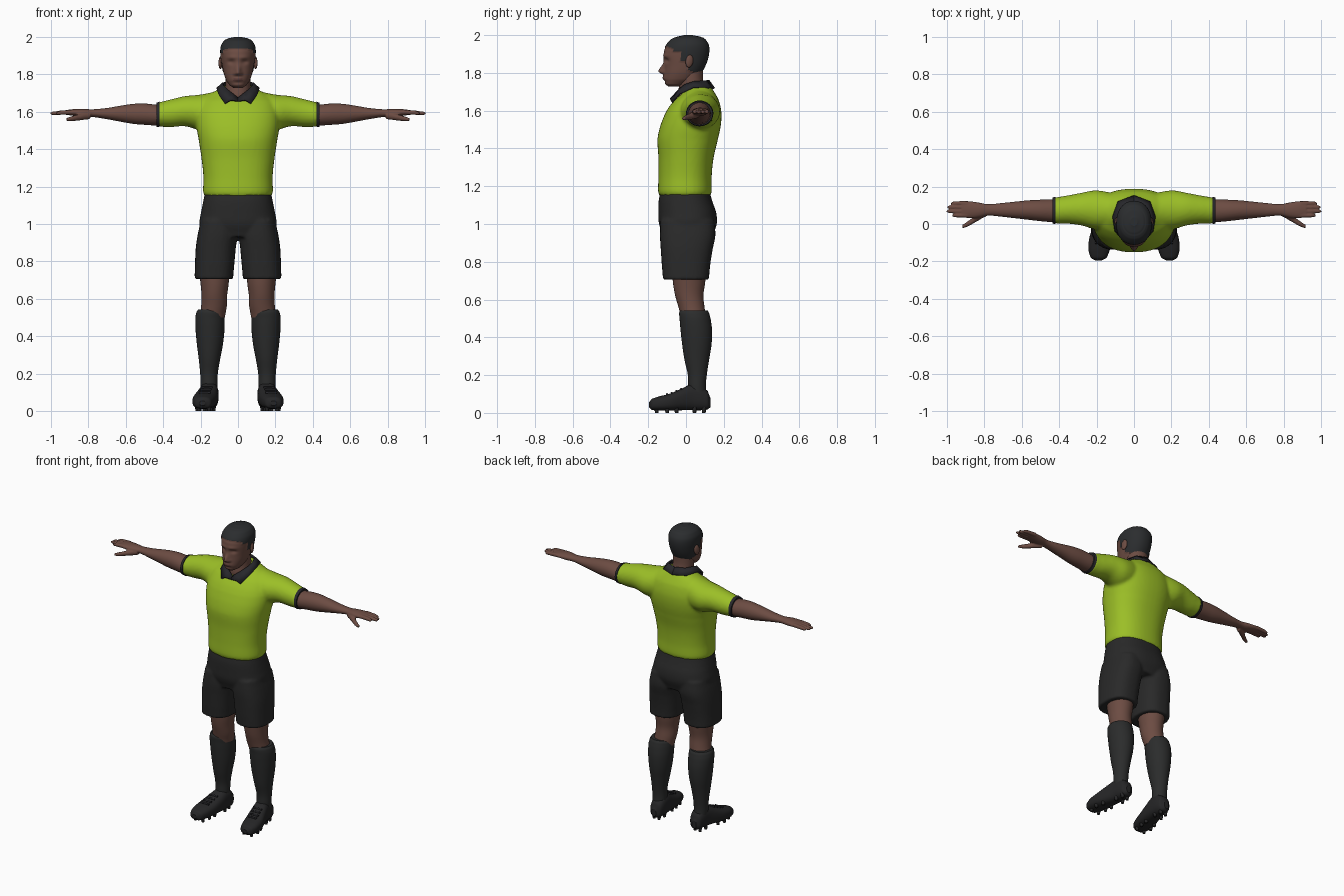
import bpy, bmesh, math
from mathutils import Matrix

def material(name, col):
    m = bpy.data.materials.new(name)
    m.diffuse_color = (*col, 1)
    return m

LIME = material("lime cloth", (0.33, 0.52, 0.02))
SKIN = material("brown skin", (0.15, 0.072, 0.055))
LIPS = material("dark lips", (0.115, 0.05, 0.043))
HAIR = material("black hair", (0.024, 0.026, 0.028))
SHORTS = material("black shorts cloth", (0.022, 0.022, 0.022))
SOCK = material("black sock knit", (0.024, 0.025, 0.025))
SHOE = material("black leather", (0.019, 0.019, 0.02))
TRIM = material("black trim", (0.02, 0.02, 0.024))

def spline(a, b, c, d, t):
    return 0.5 * (2*b + (c-a)*t + (2*a-5*b+4*c-d)*t*t + (3*b-a-3*c+d)*t**3)

def loft(bm, axis, stations, n=32, sub=4, p=2.0):
    """Skin rounded rings; each station is (position, a0, a1, b0, b1)."""
    k = len(stations)
    rows = []
    for i in range(k - 1):
        q = [stations[max(0, min(k - 1, i + o))] for o in (-1, 0, 1, 2)]
        for s in range(sub):
            r = [spline(*v, s / sub) for v in zip(*q)]
            r[0] = q[1][0] + (q[2][0] - q[1][0]) * s / sub
            rows.append(r)
    rows.append(stations[-1])
    rings = []
    for s, a0, a1, b0, b1 in rows:
        ring = []
        for j in range(n):
            t = 2 * math.pi * j / n
            c, d = math.cos(t), math.sin(t)
            a = (a0+a1)/2 + (a1-a0)/2 * math.copysign(abs(c)**(2/p), c)
            b = (b0+b1)/2 + (b1-b0)/2 * math.copysign(abs(d)**(2/p), d)
            co = {'x': (s, a, b), 'y': (a, s, b), 'z': (a, b, s)}[axis]
            ring.append(bm.verts.new(co))
        rings.append(ring)
    for r0, r1 in zip(rings, rings[1:]):
        for j in range(n):
            bm.faces.new((r0[j], r0[(j+1) % n], r1[(j+1) % n], r1[j]))
    bm.faces.new(rings[0])
    bm.faces.new(rings[-1])

def finish(bm, name, mats, mirror=False, voxel=0, smooth=3):
    bmesh.ops.recalc_face_normals(bm, faces=bm.faces[:])
    for f in bm.faces:
        f.smooth = len(f.verts) < 5
    me = bpy.data.meshes.new(name)
    bm.to_mesh(me)
    bm.free()
    for m in mats:
        me.materials.append(m)
    ob = bpy.data.objects.new(name, me)
    bpy.context.collection.objects.link(ob)
    if mirror:
        md = ob.modifiers.new("mirror", 'MIRROR')
        md.use_mirror_merge = False
    if voxel:
        md = ob.modifiers.new("blend", 'REMESH')
        md.mode, md.voxel_size, md.use_smooth_shade = 'VOXEL', voxel, True
        md = ob.modifiers.new("soften", 'SMOOTH')
        md.factor, md.iterations = 0.5, smooth
    return ob

def sym(rows):
    return [(z, -x, x, y0, y1) for z, x, y0, y1 in rows]

# Shirt: torso and sleeves blended together
bm = bmesh.new()
loft(bm, 'z', sym([(1.15, .180, -.142, .130), (1.17, .187, -.148, .136), (1.25, .185, -.146, .136),
    (1.35, .195, -.146, .146), (1.45, .210, -.151, .169), (1.52, .222, -.136, .184),
    (1.58, .224, -.113, .188), (1.62, .215, -.09, .183), (1.66, .198, -.058, .172),
    (1.69, .160, -.022, .155), (1.72, .105, 0, .137), (1.74, .07, .02, .12)]), n=48, p=2.3)
for s in (-1, 1):
    loft(bm, 'x', [(s*x, *r) for x, *r in [(.08, -.02, .16, 1.50, 1.715), (.20, -.03, .18, 1.50, 1.692),
        (.28, -.008, .167, 1.522, 1.684), (.36, .002, .152, 1.518, 1.666), (.428, .002, .142, 1.52, 1.65)]])
finish(bm, "shirt", [LIME], voxel=.01, smooth=4)

# Sleeve cuffs
bm = bmesh.new()
loft(bm, 'x', [(.419, .0, .145, 1.517, 1.654), (.436, .002, .142, 1.52, 1.648)], sub=1)
finish(bm, "sleeve_cuffs", [TRIM], mirror=True)

# Collar: folded band with two points at the front
UP = [(0, -.055, 1.672), (.03, -.048, 1.697), (.05, -.035, 1.713), (.075, -.005, 1.737),
      (.08, .04, 1.752), (.06, .095, 1.757), (0, .12, 1.759)]
LOW = [(0, -.077, 1.657), (.04, -.082, 1.662), (.07, -.074, 1.644), (.102, -.034, 1.69),
       (.112, .04, 1.724), (.085, .118, 1.72), (0, .15, 1.717)]
bm = bmesh.new()
u, l = [[bm.verts.new(c) for c in row] for row in (UP, LOW)]
for i in range(6):
    bm.faces.new((u[i], l[i], l[i+1], u[i+1]))
ob = finish(bm, "collar", [TRIM], mirror=True)
md = ob.modifiers.new("thickness", 'SOLIDIFY')
md.thickness, md.offset = .01, 0

# Arms with palms, fingers and thumbs
bm = bmesh.new()
loft(bm, 'x', [(.36, .015, .13, 1.53, 1.635), (.43, .01, .132, 1.526, 1.637), (.50, .015, .13, 1.53, 1.644),
    (.56, .022, .127, 1.535, 1.642), (.63, .03, .12, 1.547, 1.632), (.70, .038, .113, 1.56, 1.62),
    (.78, .045, .106, 1.572, 1.613), (.83, .034, .115, 1.572, 1.616), (.88, .031, .122, 1.578, 1.614),
    (.92, .035, .122, 1.583, 1.609)])
for y, tip in ((.046, .972), (.068, 1.002), (.09, .998), (.111, .978)):
    loft(bm, 'x', [(.89, y-.012, y+.012, 1.584, 1.61), (.95, y-.011, y+.011, 1.583, 1.606),
                   (tip-.01, y-.009, y+.009, 1.582, 1.601), (tip, y-.005, y+.005, 1.586, 1.597)], n=12)
loft(bm, 'x', [(.79, .04, .075, 1.56, 1.6), (.85, .008, .045, 1.553, 1.587),
               (.89, -.014, .014, 1.549, 1.576), (.917, -.022, -.002, 1.55, 1.567)], n=12)
finish(bm, "arms", [SKIN], mirror=True, voxel=.005, smooth=2)

# Shorts: hips and two legs blended together
bm = bmesh.new()
loft(bm, 'z', sym([(.93, .17, -.12, .14), (1.0, .205, -.143, .163), (1.06, .198, -.146, .16),
                   (1.12, .186, -.145, .14), (1.165, .178, -.138, .128)]), n=48, p=2.4)
for s in (-1, 1):
    loft(bm, 'z', [(z, s*a, s*b, c, d) for z, a, b, c, d in [(.705, .026, .232, -.122, .122),
        (.78, .02, .23, -.128, .128), (.87, .012, .226, -.134, .142),
        (.94, .004, .216, -.138, .156), (1.02, .01, .2, -.135, .15)]], p=2.5)
finish(bm, "shorts", [SHORTS], voxel=.009)

# Bare knees
bm = bmesh.new()
loft(bm, 'z', [(.5, .07, .205, -.025, .105), (.56, .06, .197, -.04, .098), (.62, .058, .195, -.057, .092),
               (.68, .05, .2, -.068, .1), (.76, .045, .21, -.075, .11)])
finish(bm, "knees", [SKIN], mirror=True)

# Socks
bm = bmesh.new()
loft(bm, 'z', [(.08, .112, .195, .02, .11), (.14, .11, .2, .012, .105), (.2, .108, .202, .01, .11),
               (.28, .095, .21, -.008, .122), (.36, .08, .22, -.02, .135), (.44, .072, .227, -.029, .138),
               (.5, .071, .228, -.034, .13), (.53, .073, .222, -.036, .122), (.542, .08, .214, -.03, .115)])
finish(bm, "socks", [SOCK], mirror=True)

# Shoes, laces and studs
bm = bmesh.new()
loft(bm, 'y', [(-.196, .175, .205, .03, .055), (-.182, .147, .23, .016, .074), (-.14, .13, .243, .012, .088),
               (-.08, .116, .24, .012, .104), (-.02, .108, .222, .014, .13), (.03, .104, .206, .014, .152),
               (.08, .104, .197, .014, .145), (.115, .112, .187, .018, .115), (.13, .135, .168, .03, .08)], p=2.6)
finish(bm, "shoes", [SHOE], mirror=True)
bm = bmesh.new()
for y, z, x in ((-.1, .099, .178), (-.075, .106, .176), (-.05, .116, .171), (-.025, .127, .166)):
    bmesh.ops.create_cone(bm, cap_ends=True, segments=8, radius1=.006, radius2=.006, depth=.06,
                          matrix=Matrix.Translation((x, y, z)) @ Matrix.Rotation(math.pi/2, 4, 'Y'))
finish(bm, "laces", [TRIM], mirror=True)
bm = bmesh.new()
for x, y in ((.155, -.155), (.21, -.155), (.145, -.1), (.218, -.1), (.14, -.05), (.205, -.05),
             (.13, .045), (.18, .045), (.135, .095), (.172, .095)):
    bmesh.ops.create_cone(bm, cap_ends=True, segments=8, radius1=.009, radius2=.013, depth=.03,
                          matrix=Matrix.Translation((x, y, .015)))
finish(bm, "studs", [SHOE], mirror=True)

# Neck
bm = bmesh.new()
loft(bm, 'z', sym([(1.62, .08, -.03, .125), (1.68, .07, -.043, .112), (1.73, .066, -.037, .097),
                   (1.77, .066, -.036, .09), (1.82, .065, -.03, .09)]))
finish(bm, "neck", [SKIN])

# Head: lofted skull, sculpted face, hair cap chosen by height
bm = bmesh.new()
loft(bm, 'z', sym([(1.728, .026, -.095, -.03), (1.74, .044, -.109, .0), (1.765, .062, -.117, .05),
    (1.80, .075, -.116, .078), (1.84, .083, -.114, .1), (1.88, .088, -.118, .114), (1.92, .091, -.115, .12),
    (1.95, .088, -.1, .116), (1.975, .074, -.077, .1), (1.99, .052, -.047, .076), (1.998, .018, -.01, .035)]),
    n=96, sub=7, p=2.15)

def bump(x, z, cx, cz, w, h):
    return math.exp(-((x-cx)/w)**2 - ((z-cz)/h)**2)

for v in bm.verts:
    x, y, z = abs(v.co.x), v.co.y, v.co.z
    if y < -.03:
        v.co.y += (-.031 * bump(x, z, 0, 1.808, .015, .034 if z > 1.808 else .013)
                   - .008 * bump(x, z, .017, 1.803, .009, .01)
                   + .012 * bump(x, z, .036, 1.866, .02, .013)
                   - .005 * bump(x, z, .03, 1.89, .03, .01)
                   - .007 * bump(x, z, 0, 1.774, .024, .011)
                   + .004 * bump(x, z, 0, 1.756, .03, .007))

def hairy(c):
    if c.y < -.065:
        return c.z > 1.937 - .25 * max(0, abs(c.x) - .045)
    if c.y < -.025:
        return c.z > 1.915
    if c.y < .012:
        return c.z > 1.862
    return c.z > 1.82 - .5 * min(.07, c.y - .012)

bm.normal_update()
hair_verts = set()
for f in bm.faces:
    c = f.calc_center_median()
    if hairy(c):
        f.material_index = 1
        hair_verts.update(f.verts)
    elif c.y < -.08 and abs(c.x) < .024 and abs(c.z - 1.773) < .009:
        f.material_index = 2
for v, n in [(v, v.normal.copy()) for v in hair_verts]:
    v.co += n * (.004 if v.co.z < 1.985 else .002)
finish(bm, "head", [SKIN, HAIR, LIPS])

# Ears
bm = bmesh.new()
bmesh.ops.create_uvsphere(bm, u_segments=16, v_segments=10, radius=1,
    matrix=Matrix.Translation((.093, .018, 1.862)) @ Matrix.Rotation(.3, 4, 'Z')
    @ Matrix.Rotation(-.15, 4, 'X') @ Matrix.Diagonal((.01, .021, .034, 1)))
finish(bm, "ears", [SKIN], mirror=True)
